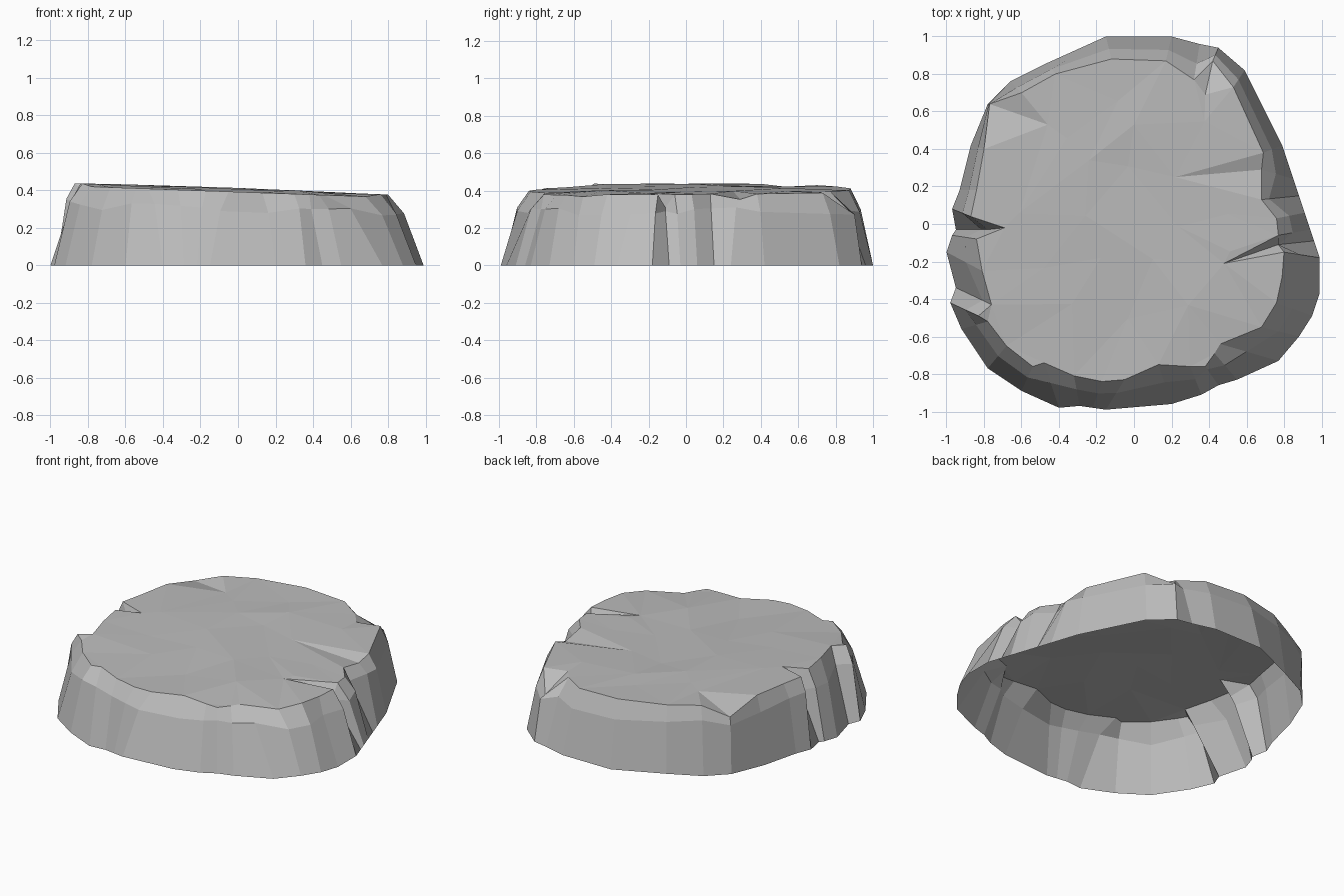
import bpy
import bmesh
import random
from mathutils import Vector
from mathutils.geometry import delaunay_2d_cdt

random.seed(4)

default_cube = bpy.data.objects.get("Cube")
if default_cube:
    bpy.data.objects.remove(default_cube, do_unlink=True)

# Ground outline of the rock, clockwise from the back
FOOT = [
    (-.15, 1), (.2, 1), (.35, .96), (.45, .94), (.59, .82), (.79, .42),
    (.85, .24), (.88, .15), (.91, .06), (.94, -.03), (.96, -.09), (.99, -.18),
    (.99, -.37), (.95, -.49), (.88, -.6), (.77, -.73), (.55, -.83),
    (.45, -.86), (.36, -.91), (.2, -.96), (-.15, -.99), (-.22, -.98),
    (-.29, -.97), (-.4, -.98), (-.6, -.89), (-.78, -.77), (-.92, -.56),
    (-.98, -.42), (-.95, -.34), (-1, -.15), (-.97, -.06), (-.95, -.03),
    (-.97, .08), (-.93, .18), (-.87, .42), (-.78, .64), (-.66, .76),
    (-.46, .86),
]

# Chipped edge of the plateau, one corner for each ground corner
RIM = [
    (-.12, .88), (.17, .87), (.32, .77), (.42, .87), (.53, .73), (.69, .38),
    (.68, .29), (.68, .13), (.76, .03), (.77, -.06), (.77, -.11), (.8, -.15),
    (.79, -.28), (.76, -.42), (.68, -.55), (.46, -.64), (.43, -.69),
    (.38, -.76), (.3, -.76), (.13, -.75), (-.05, -.83), (-.17, -.84),
    (-.32, -.81), (-.48, -.74), (-.54, -.76), (-.68, -.65), (-.78, -.52),
    (-.83, -.49), (-.76, -.43), (-.81, -.25), (-.84, -.08), (-.78, -.03),
    (-.87, .04), (-.84, .18), (-.8, .4), (-.77, .64), (-.6, .7), (-.42, .8),
]

# Rim corner: how far it drops, where its crack ends on the plateau
CRACKS = {
    3: (.1, (.38, .69)),
    6: (.03, (.22, .25)),
    10: (.07, (.48, -.21)),
    31: (.08, (-.69, -.02)),
    35: (.06, (-.46, .53)),
}

# Rim corner: how deeply the groove below it bites into the wall
GROOVES = {7: .8, 10: 1.0, 12: .8, 17: .85, 28: .75, 31: .8}


def plateau_height(x, y):
    """Gently tilted top, lower along the front."""
    front_sag = .015 if y < -.5 else 0
    return .407 - .036 * x - front_sag


def build_plateau(bm, rim_verts):
    """Fill the rim with triangles that follow the cracks."""
    points = [Vector(p) for p in RIM]
    count = len(points)
    crack_edges = []
    for corner, (drop, tip) in CRACKS.items():
        points.append(Vector(tip))
        for side in (-1, 0, 1):
            crack_edges.append((corner + side, len(points) - 1))

    # loose inner rings give the top its shallow facets
    hub = Vector((0, .1))
    for scale, step in ((.66, 4), (.33, 6)):
        for p in RIM[::step]:
            points.append(hub.lerp(Vector(p), scale + random.uniform(-.07, .07)))
    points.append(Vector((0, .53)))

    flat, _, tris, sources, _, _ = delaunay_2d_cdt(
        points, crack_edges, [list(range(count))], 1, 1e-5)

    verts = []
    for p, source in zip(flat, sources):
        corner = [i for i in source if i < count]
        if corner:
            verts.append(rim_verts[corner[0]])
        else:
            z = plateau_height(p.x, p.y) + random.uniform(-.007, .007)
            verts.append(bm.verts.new((p.x, p.y, z)))
    for tri in tris:
        bm.faces.new([verts[i] for i in tri])


def build_rock():
    bm = bmesh.new()
    foot, shoulder, rim = [], [], []
    for i, (f, r) in enumerate(zip(FOOT, RIM)):
        f, r = Vector(f), Vector(r)
        top = plateau_height(r.x, r.y)
        rim_z = top - CRACKS.get(i, (0, None))[0]
        # the wall bulges to a shoulder below the rim
        mid = f.lerp(r, GROOVES.get(i, .55))
        mid_z = min(top * random.uniform(.7, .82), rim_z - .02)
        foot.append(bm.verts.new((f.x, f.y, 0)))
        shoulder.append(bm.verts.new((mid.x, mid.y, mid_z)))
        rim.append(bm.verts.new((r.x, r.y, rim_z)))

    # walls, open underneath
    for lower, upper in ((foot, shoulder), (shoulder, rim)):
        for i in range(len(lower)):
            j = (i + 1) % len(lower)
            bm.faces.new((lower[j], lower[i], upper[i], upper[j]))

    build_plateau(bm, rim)
    bmesh.ops.recalc_face_normals(bm, faces=bm.faces)
    bm.normal_update()
    if sum(face.normal.z * face.calc_area() for face in bm.faces) < 0:
        bmesh.ops.reverse_faces(bm, faces=bm.faces)

    mesh = bpy.data.meshes.new("rock_plateau")
    bm.to_mesh(mesh)
    bm.free()
    rock = bpy.data.objects.new("rock_plateau", mesh)
    bpy.context.collection.objects.link(rock)
    return rock


# Stone grey
stone = bpy.data.materials.new("stone_grey")
stone.use_nodes = True
grey = (.5, .5, .5, 1)
stone.diffuse_color = grey
shader = next(n for n in stone.node_tree.nodes if n.type == 'BSDF_PRINCIPLED')
shader.inputs["Base Color"].default_value = grey
shader.inputs["Roughness"].default_value = .9

build_rock().data.materials.append(stone)
